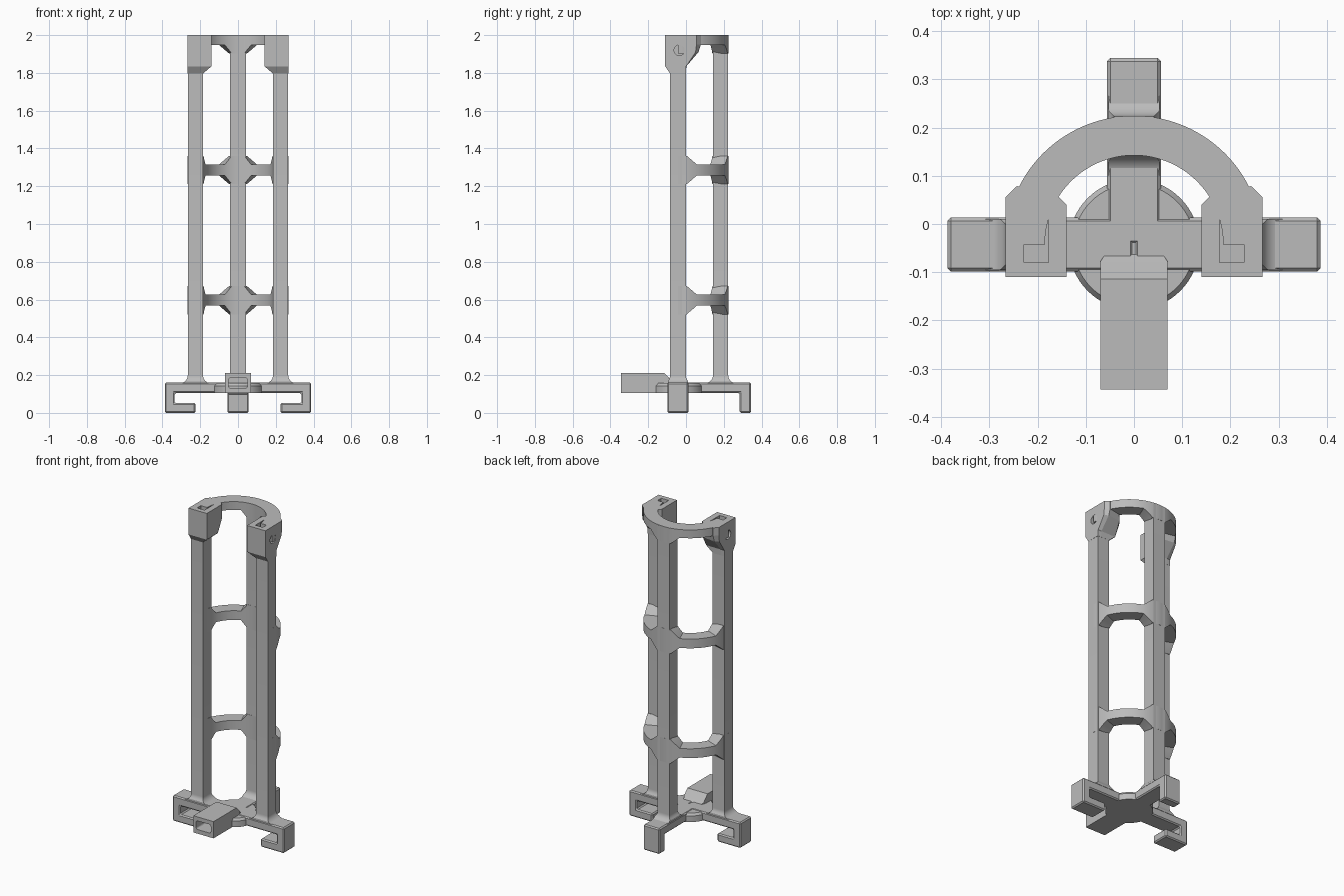
import bpy, bmesh, math
from mathutils import Matrix, Vector

cube = bpy.data.objects.get("Cube")
if cube:
    bpy.data.objects.remove(cube, do_unlink=True)

grey = bpy.data.materials.new("plain grey")
grey.use_nodes = True
grey.diffuse_color = (0.5, 0.5, 0.5, 1)
grey.node_tree.nodes["Principled BSDF"].inputs["Base Color"].default_value = (0.5, 0.5, 0.5, 1)

CY = -0.0425                 # axis of the frame, in y
R_IN, R_OUT = 0.185, 0.267   # radial limits of columns and arches
TOP, DECK, UNDER = 2.0, 0.16, 0.105


def finish(name, bm, smooth=False):
    bmesh.ops.recalc_face_normals(bm, faces=bm.faces[:])
    mesh = bpy.data.meshes.new(name)
    bm.to_mesh(mesh)
    bm.free()
    obj = bpy.data.objects.new(name, mesh)
    bpy.context.collection.objects.link(obj)
    mesh.materials.append(grey)
    if smooth:
        bpy.ops.object.select_all(action="DESELECT")
        obj.select_set(True)
        bpy.context.view_layer.objects.active = obj
        bpy.ops.object.shade_smooth_by_angle(angle=math.radians(25))
    return obj


def loft(name, sections, smooth=False, matrix=None):
    """Skin a stack of equal-length point rings and cap both ends."""
    bm = bmesh.new()
    rings = [[bm.verts.new(p) for p in s] for s in sections]
    n = len(rings[0])
    for a, b in zip(rings, rings[1:]):
        for i in range(n):
            j = (i + 1) % n
            bm.faces.new((a[i], a[j], b[j], b[i]))
    bm.faces.new(rings[0])
    bm.faces.new(rings[-1])
    if matrix:
        bm.transform(matrix)
    return finish(name, bm, smooth)


def rect(x0, x1, y0, y1, z):
    return [(x0, y0, z), (x1, y0, z), (x1, y1, z), (x0, y1, z)]


def bevel(obj, width, segments=1):
    mod = obj.modifiers.new("edge bevel", "BEVEL")
    mod.width, mod.segments = width, segments


def cut(obj, cutter):
    cutter.hide_render = True
    cutter.hide_set(True)
    mod = obj.modifiers.new("cut", "BOOLEAN")
    mod.operation, mod.object, mod.solver = "DIFFERENCE", cutter, "EXACT"


def spoke(angle):
    return Matrix.Translation((0, CY, 0)) @ Matrix.Rotation(math.radians(angle), 4, "Z")


# Columns with flared feet, and the arms below them
hook = [(0, UNDER), (0.335, UNDER), (0.335, 0.052), (0.225, 0.052),
        (0.225, 0), (0.387, 0), (0.387, DECK), (0, DECK)]
leg = [(0, UNDER), (0.327, UNDER), (0.327, 0), (0.387, 0), (0.387, DECK), (0, DECK)]
for side, angle, profile in (("left", 0, hook), ("back", 90, leg), ("right", 180, hook)):
    sections = []
    for k in range(9):
        t = math.pi / 2 * k / 8
        flare = 0.042 * (1 - math.sin(t))
        half = min(0.0415 + flare, 0.053)
        z = DECK - 0.003 + 0.042 * (1 - math.cos(t))
        sections.append(rect(R_IN - flare, R_OUT - 0.001 + flare, -half, half, z))
    height = TOP - 0.002 if side == "back" else 1.83
    sections.append(rect(R_IN, R_OUT - 0.001, -0.0415, 0.0415, height))
    loft(side + "_column", sections, True, spoke(angle))
    arm = loft(side + "_arm", [[(r, w, z) for r, z in profile] for w in (-0.056, 0.056)],
               matrix=spoke(angle))
    bevel(arm, 0.007)

# Hub disc with a chamfered rim
hub = []
for r, z in ((0.136, UNDER), (0.136, 0.143), (0.126, 0.157)):
    hub.append([(r * math.cos(a), CY + r * math.sin(a), z)
                for a in (math.tau * i / 64 for i in range(64))])
loft("hub", hub, True)


# Half-round arches that widen into gussets beside the columns
def arch(name, z0, z1, up, down):
    sections = []
    for deg in range(0, 181, 2):
        gap = min(abs(deg - c) for c in (0, 90, 180))
        g = 0.046 * max(0, min(1, (22 - gap) / 12))
        a = math.radians(deg)
        sections.append([(r * math.cos(a), CY + r * math.sin(a), z) for r, z in (
            (R_IN, z0 - down * g), (R_OUT, z0 - down * g),
            (R_OUT, z1 + up * g), (R_IN, z1 + up * g))])
    loft(name, sections, True)


arch("lower_arch", 0.568, 0.626, 1, 1)
arch("middle_arch", 1.257, 1.315, 1, 1)
arch("top_arch", 1.948, TOP, 0, 1)

# Clamp blocks with a top slot and a side bolt hole
for side, s in (("left", 1), ("right", -1)):
    sections = []
    for z, xi, yf, yb, nose in ((1.797, R_IN, -0.085, -0.002, 0.001),
                                (1.835, 0.14, -0.11, 0, 0.001),
                                (1.91, 0.14, -0.11, 0.04, 0.015),
                                (1.95, 0.14, -0.11, 0.04, 0.022),
                                (TOP, 0.14, -0.11, 0.04, 0.022)):
        pts = [(xi, yf), (R_OUT, yf), (R_OUT, yb + nose * 0.7),
               (0.243, yb + nose * 1.75), (xi + nose, yb + nose), (xi, yb)]
        sections.append([(s * x, y, z) for x, y in pts])
    block = loft(side + "_clamp_block", sections)
    cut(block, loft(side + "_slot_cutter",
                    [rect(s * 0.177, s * 0.228, -0.08, 0.017, z) for z in (1.87, 2.05)]))
    hole = [[(s * x, -0.035 + 0.028 * math.cos(a), 1.92 + 0.028 * math.sin(a))
             for a in (math.tau * i / 32 for i in range(32))] for x in (0.2, 0.3)]
    cut(block, loft(side + "_bolt_cutter", hole))

# Front socket with sloped rear and a rounded opening
sections = []
for y, w, top in ((-0.343, 0.07, 0.21), (-0.114, 0.07, 0.21),
                  (-0.078, 0.07, 0.172), (-0.063, 0.06, 0.157)):
    sections.append([(-w, y, UNDER), (w, y, UNDER), (w, y, top), (-w, y, top)])
socket = loft("front_socket", sections)
opening = []
corners = [(1, 1, 0), (-1, 1, 90), (-1, -1, 180), (1, -1, 270)]
for y in (-0.4, -0.15):
    ring = []
    for sx, sz, start in corners:
        for k in range(5):
            a = math.radians(start + 22.5 * k)
            ring.append((sx * 0.04 + 0.011 * math.cos(a), y,
                         0.158 + sz * 0.016 + 0.011 * math.sin(a)))
    opening.append(ring)
cut(socket, loft("socket_cutter", opening))
